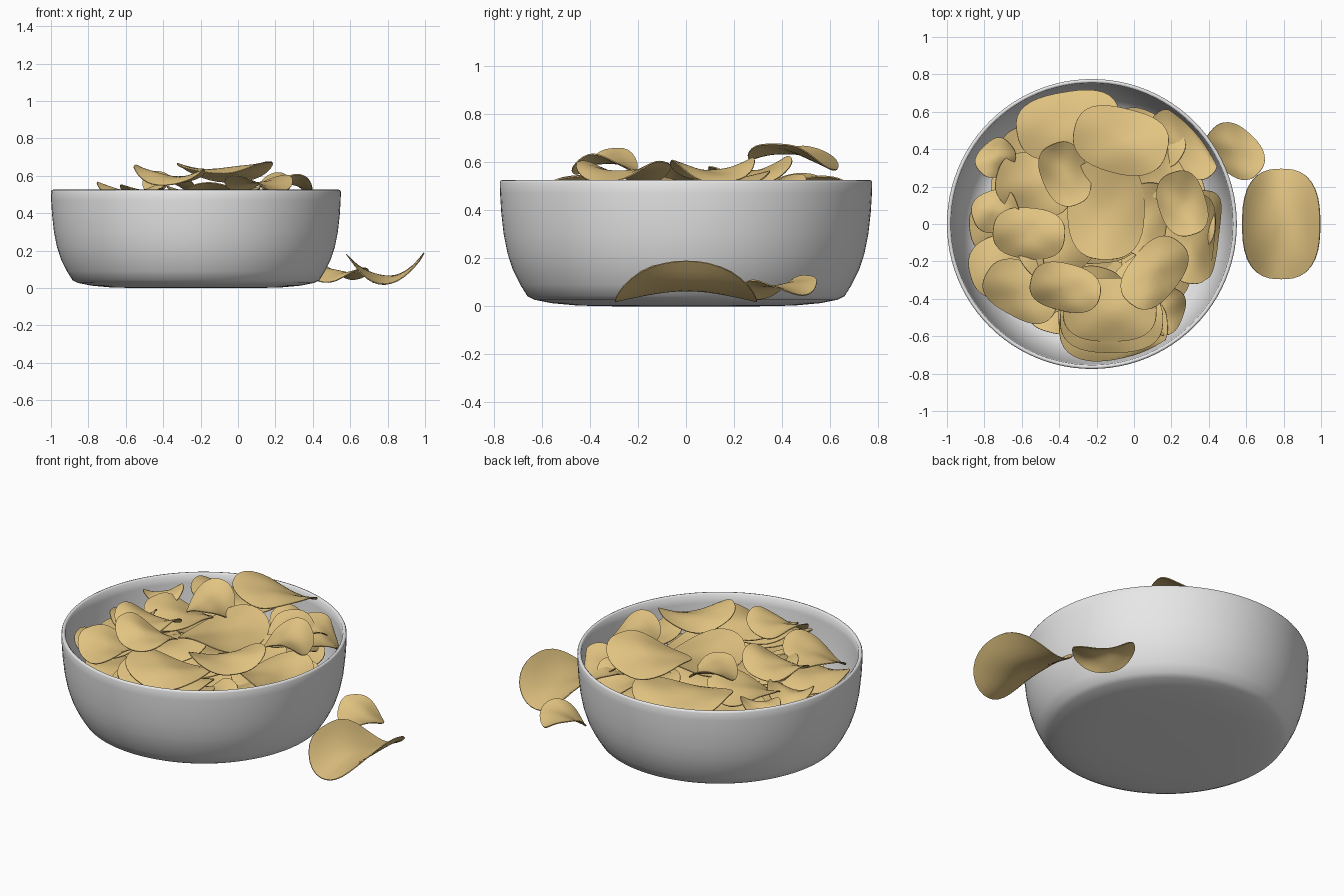
import bpy, bmesh, math, random
from mathutils import Matrix, Vector

if "Cube" in bpy.data.objects:
    bpy.data.objects.remove(bpy.data.objects["Cube"])

random.seed(4)
CX, WALL = -0.225, 0.735          # bowl centre and usable inner radius


def material(name, rgb):
    m = bpy.data.materials.new(name)
    m.diffuse_color = (*rgb, 1)
    m.use_nodes = True
    m.node_tree.nodes["Principled BSDF"].inputs["Base Color"].default_value = m.diffuse_color
    return m


WHITE = material("white_ceramic", (0.80, 0.80, 0.80))
TAN = material("chip_tan", (0.76, 0.55, 0.22))


def finish(bm, name, mat):
    bmesh.ops.recalc_face_normals(bm, faces=bm.faces)
    for f in bm.faces:
        f.smooth = True
    for e in bm.edges:                               # crisp chip rims
        e.smooth = not e.is_boundary
    me = bpy.data.meshes.new(name)
    bm.to_mesh(me)
    bm.free()
    me.materials.append(mat)
    ob = bpy.data.objects.new(name, me)
    bpy.context.collection.objects.link(ob)
    return ob


# Bowl: lathed profile, outside then rim then inside
profile = [(0, 0.004), (0.3, 0), (0.45, 0.003), (0.56, 0.013), (0.63, 0.027), (0.66, 0.042),
           (0.69, 0.09), (0.72, 0.15), (0.743, 0.22), (0.759, 0.30), (0.769, 0.39),
           (0.774, 0.47), (0.775, 0.515), (0.771, 0.524), (0.762, 0.526), (0.754, 0.519),
           (0.75, 0.47), (0.744, 0.38), (0.73, 0.28), (0.71, 0.2), (0.68, 0.13),
           (0.64, 0.075), (0.58, 0.045), (0.4, 0.03), (0, 0.03)]
bm = bmesh.new()
vs = [bm.verts.new((r, 0, z)) for r, z in profile]
es = [bm.edges.new(p) for p in zip(vs, vs[1:])]
bmesh.ops.spin(bm, geom=vs + es, cent=(0, 0, 0), axis=(0, 0, 1), angle=math.tau, steps=96)
bmesh.ops.remove_doubles(bm, verts=bm.verts, dist=1e-4)
bmesh.ops.translate(bm, verts=bm.verts, vec=(CX, 0, 0))
finish(bm, "bowl", WHITE)


# Chip: oval saddle; bend_l and bend_w lift its long and short ends
def chip(name, x, y, z, length, width, ang, tx=0, ty=0, bend_l=0.05, bend_w=-0.045, inside=True):
    rings, seg, power = 7, 40, 2.65
    R = [Matrix.Rotation(math.radians(a), 3, ax) for a, ax in ((ty, 'Y'), (tx, 'X'), (ang, 'Z'))]
    rot = R[0] @ R[1] @ R[2]
    p1, p2 = random.uniform(0, 6), random.uniform(0, 6)
    bm = bmesh.new()

    def vert(u, v):
        h = bend_l * u * u + bend_w * v * v + 0.006 * math.sin(4 * u + p1) * math.sin(4 * v + p2)
        p = rot @ Vector((u * length / 2, v * width / 2, h)) + Vector((x, y, z))
        r = math.hypot(p.x - CX, p.y)
        if inside and r > WALL:                      # keep inside the bowl wall
            p.x, p.y = CX + (p.x - CX) * WALL / r, p.y * WALL / r
        return bm.verts.new(p)

    centre = vert(0, 0)
    prev = None
    for i in range(1, rings + 1):
        row = []
        for j in range(seg):
            c, s = math.cos(math.tau * j / seg), math.sin(math.tau * j / seg)
            k = (i / rings) / (abs(c) ** power + abs(s) ** power) ** (1 / power)
            row.append(vert(c * k, s * k))
        for j in range(seg):
            n = (j + 1) % seg
            bm.faces.new((centre, row[j], row[n]) if prev is None else
                         (prev[j], row[j], row[n], prev[n]))
        prev = row
    ob = finish(bm, name, TAN)
    mod = ob.modifiers.new("thickness", 'SOLIDIFY')
    mod.thickness, mod.offset = 0.005, 0


# Chips on the table
chip("table_chip_large", 0.787, 0, 0.062, 0.59, 0.415, 90, 0, 0, -0.04, 0.125, False)
chip("table_chip_small", 0.54, 0.39, 0.085, 0.34, 0.235, -42, 6, 0, 0.035, -0.045, False)

# Top chips: x, y, z, length, width, turn, tilt x, tilt y, long bend
top = [(-0.07, 0.45, 0.635, 0.51, 0.35, -14, -8, 0, 0.035),
       (-0.37, 0.27, 0.56, 0.35, 0.245, 112, 5, 4, 0.045),
       (-0.56, -0.05, 0.52, 0.385, 0.27, -6, 0, -2, 0.05),
       (-0.37, -0.34, 0.60, 0.38, 0.25, -14, 4, 4, 0.045),
       (0.11, -0.26, 0.56, 0.42, 0.27, 52, 0, 0, 0.045),
       (0.26, 0.11, 0.565, 0.35, 0.25, 108, 0, 4, 0.045),
       (-0.74, 0.355, 0.485, 0.22, 0.18, 42, 0, -8, 0.03)]
for i, c in enumerate(top):
    chip(f"top_chip_{i + 1}", *c)

# Middle chips, resting just under the top ones
middle = [(-0.15, 0.08, 0.515, 0.54, 0.41, 90, 0, 0),
          (-0.35, 0.53, 0.50, 0.56, 0.36, 10, -6, 0),
          (-0.13, -0.46, 0.50, 0.50, 0.34, 0, 3, 0),
          (-0.12, -0.51, 0.46, 0.55, 0.36, 0, 3, 0),
          (-0.11, -0.55, 0.42, 0.58, 0.37, 4, 3, 0),
          (-0.60, -0.36, 0.475, 0.42, 0.29, -28, 6, -6),
          (-0.74, 0.07, 0.445, 0.25, 0.22, 20, 0, -4),
          (-0.53, 0.21, 0.465, 0.42, 0.32, -15, 0, 0),
          (0.31, -0.08, 0.44, 0.48, 0.28, 85, 0, 20),
          (0.35, -0.06, 0.40, 0.48, 0.26, 82, 0, 25),
          (0.26, 0.42, 0.465, 0.44, 0.22, -48, -8, 10),
          (0.16, 0.30, 0.49, 0.42, 0.28, -55, 0, 8),
          (-0.68, -0.22, 0.43, 0.40, 0.34, 15, 0, -4),
          (0.16, -0.46, 0.43, 0.26, 0.22, 70, 4, 4),
          (-0.40, -0.10, 0.45, 0.45, 0.36, 40, 0, 0),
          (0.08, 0.02, 0.46, 0.40, 0.28, 80, 0, 10),
          (0.08, 0.46, 0.46, 0.40, 0.26, -30, -6, 4)]
for i, c in enumerate(middle):
    chip(f"middle_chip_{i + 1}", *c, bend_l=0.045, bend_w=-0.04)

# Lower layers filling the bowl
for layer, (z, rad) in enumerate(((0.36, 0.44), (0.27, 0.41), (0.17, 0.36))):
    chip(f"lower_chip_{layer}_0", CX, 0, z + 0.02, 0.55, 0.42, 60 * layer)
    for k in range(8):
        a = math.tau * k / 8 + 0.35 * layer
        chip(f"lower_chip_{layer}_{k + 1}", CX + rad * math.cos(a), rad * math.sin(a), z,
             0.44, 0.33, random.uniform(0, 180), random.uniform(-8, 8), random.uniform(-8, 8),
             0.035, -0.035)
